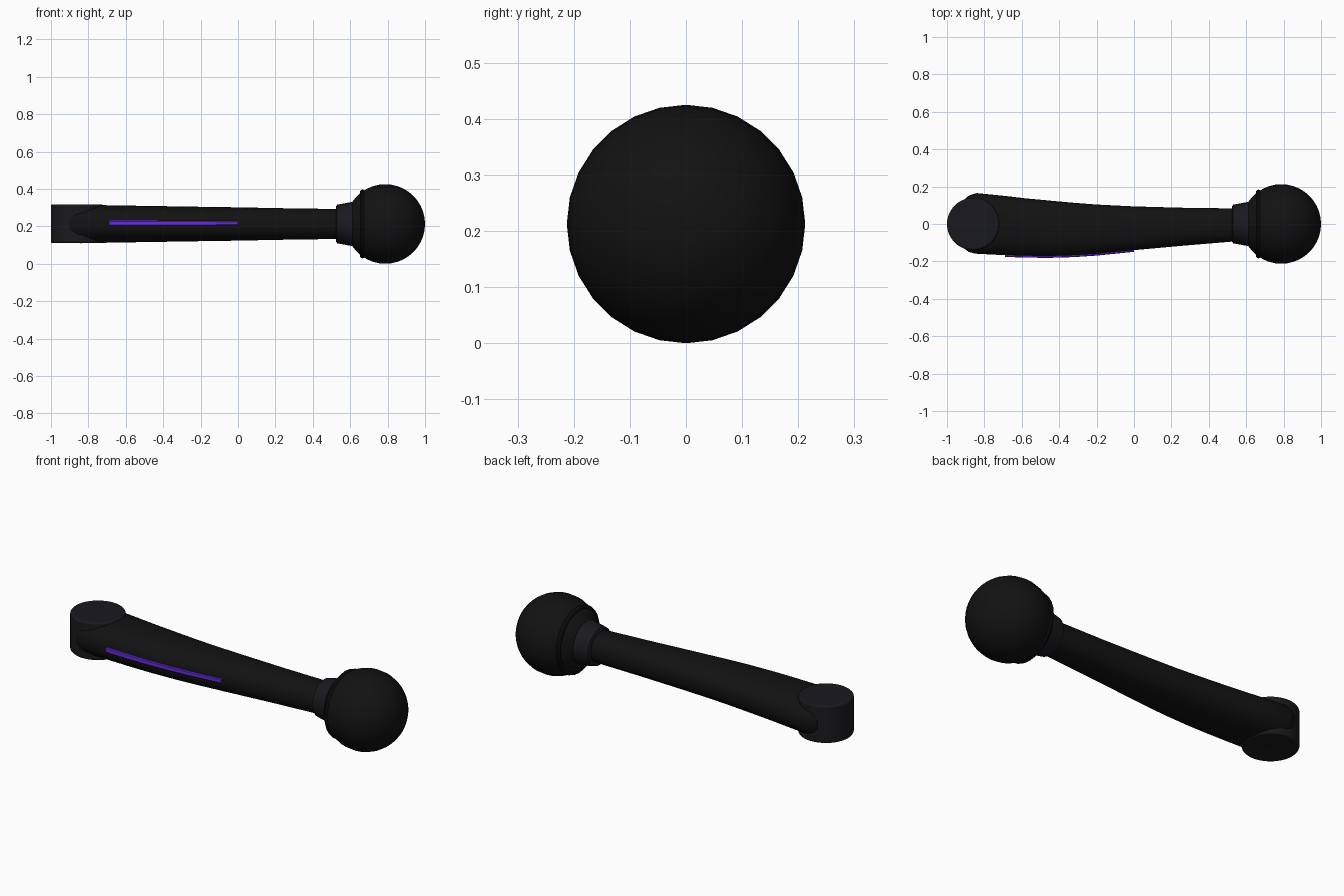
import bpy, bmesh, math

if "Cube" in bpy.data.objects:
    bpy.data.objects.remove(bpy.data.objects["Cube"])

CZ = 0.2125  # height of the centre line


def material(name, rgb):
    m = bpy.data.materials.new(name)
    m.diffuse_color = (*rgb, 1)
    m.use_nodes = True
    m.node_tree.nodes["Principled BSDF"].inputs["Base Color"].default_value = m.diffuse_color
    return m


BLACK = material("black", (0.006, 0.006, 0.006))
DARK = material("dark_grey", (0.010, 0.010, 0.013))
PURPLE = material("purple", (0.13, 0.025, 0.72))


def loft(name, rings, mat, angle=35):
    """Skin closed rings of points and cap both ends."""
    bm = bmesh.new()
    loops = [[bm.verts.new(p) for p in ring] for ring in rings]
    n = len(loops[0])
    for a, b in zip(loops, loops[1:]):
        for i in range(n):
            j = (i + 1) % n
            bm.faces.new((a[i], a[j], b[j], b[i]))
    bm.faces.new(loops[0])
    bm.faces.new(loops[-1])
    bmesh.ops.recalc_face_normals(bm, faces=bm.faces)
    me = bpy.data.meshes.new(name)
    bm.to_mesh(me)
    bm.free()
    ob = bpy.data.objects.new(name, me)
    bpy.context.collection.objects.link(ob)
    finish(ob, name, mat, angle)
    return ob


def finish(ob, name, mat, angle=35):
    ob.name = name
    ob.data.materials.append(mat)
    bpy.ops.object.select_all(action='DESELECT')
    ob.select_set(True)
    bpy.context.view_layer.objects.active = ob
    bpy.ops.object.shade_smooth_by_angle(angle=math.radians(angle))


def oval(x, lo, hi, hz, n=40, power=0.86):
    """Slightly squared oval section in the YZ plane."""
    pts = []
    for i in range(n):
        t = 2 * math.pi * i / n
        c, s = math.cos(t), math.sin(t)
        y = (lo + hi) / 2 + (hi - lo) / 2 * math.copysign(abs(c) ** power, c)
        z = CZ + hz * math.copysign(abs(s) ** power, s)
        pts.append((x, y, z))
    return pts


def turned_x(name, profile, mat, n=28):
    """Solid turned around the centre line."""
    return loft(name, [oval(x, -r, r, r, n, 1) for x, r in profile], mat)


# Tapered, gently bowed arm: x, front y, back y, half height
stations = [(-0.90, -0.138, 0.138, 0.085), (-0.885, -0.148, 0.150, 0.095),
            (-0.86, -0.156, 0.160, 0.101), (-0.84, -0.159, 0.165, 0.103),
            (-0.69, -0.167, 0.150, 0.100), (-0.57, -0.171, 0.136, 0.098),
            (-0.45, -0.172, 0.125, 0.096), (-0.32, -0.168, 0.113, 0.094),
            (-0.20, -0.160, 0.104, 0.092), (0.00, -0.140, 0.094, 0.089),
            (0.25, -0.117, 0.087, 0.084), (0.54, -0.093, 0.083, 0.080)]
loft("arm", [oval(*s) for s in stations], BLACK)

# Light strip following the front of the arm
strip = []
for x, lo, _, _ in stations[4:10]:
    h = 0.0145 - 0.003 * (x + 0.69) / 0.69
    front, back = lo - 0.009, lo + 0.02
    strip.append([(x, back, CZ + 0.004 - h), (x, front + 0.004, CZ + 0.004 - h),
                  (x, front, CZ + 0.008 - h), (x, front, CZ + h),
                  (x, front + 0.004, CZ + 0.004 + h), (x, back, CZ + 0.004 + h)])
loft("light_strip", strip, PURPLE)

# Upright pivot drum with softened rims
bpy.ops.mesh.primitive_cylinder_add(vertices=40, radius=0.14, depth=0.208,
                                    location=(-0.86, 0, 0.214))
drum = bpy.context.object
bevel = drum.modifiers.new("soft_rim", 'BEVEL')
bevel.width = 0.01
bevel.segments = 3
bevel.limit_method = 'ANGLE'
finish(drum, "pivot_drum", DARK)

# Flared collar between arm and ball
turned_x("neck_collar", [(0.525, 0.095), (0.53, 0.103), (0.61, 0.118), (0.63, 0.121)], DARK)

# Ball, with its poles along the arm
bpy.ops.mesh.primitive_uv_sphere_add(segments=28, ring_count=20, radius=0.2125,
                                     location=(0.7875, 0, CZ),
                                     rotation=(0, math.pi / 2, 0))
finish(bpy.context.object, "ball", BLACK)

# Raised ring around the ball's neck side
bpy.ops.mesh.primitive_torus_add(major_segments=28, minor_segments=10,
                                 major_radius=0.171, minor_radius=0.013,
                                 location=(0.665, 0, CZ),
                                 rotation=(0, math.pi / 2, 0))
finish(bpy.context.object, "ball_ring", BLACK)
